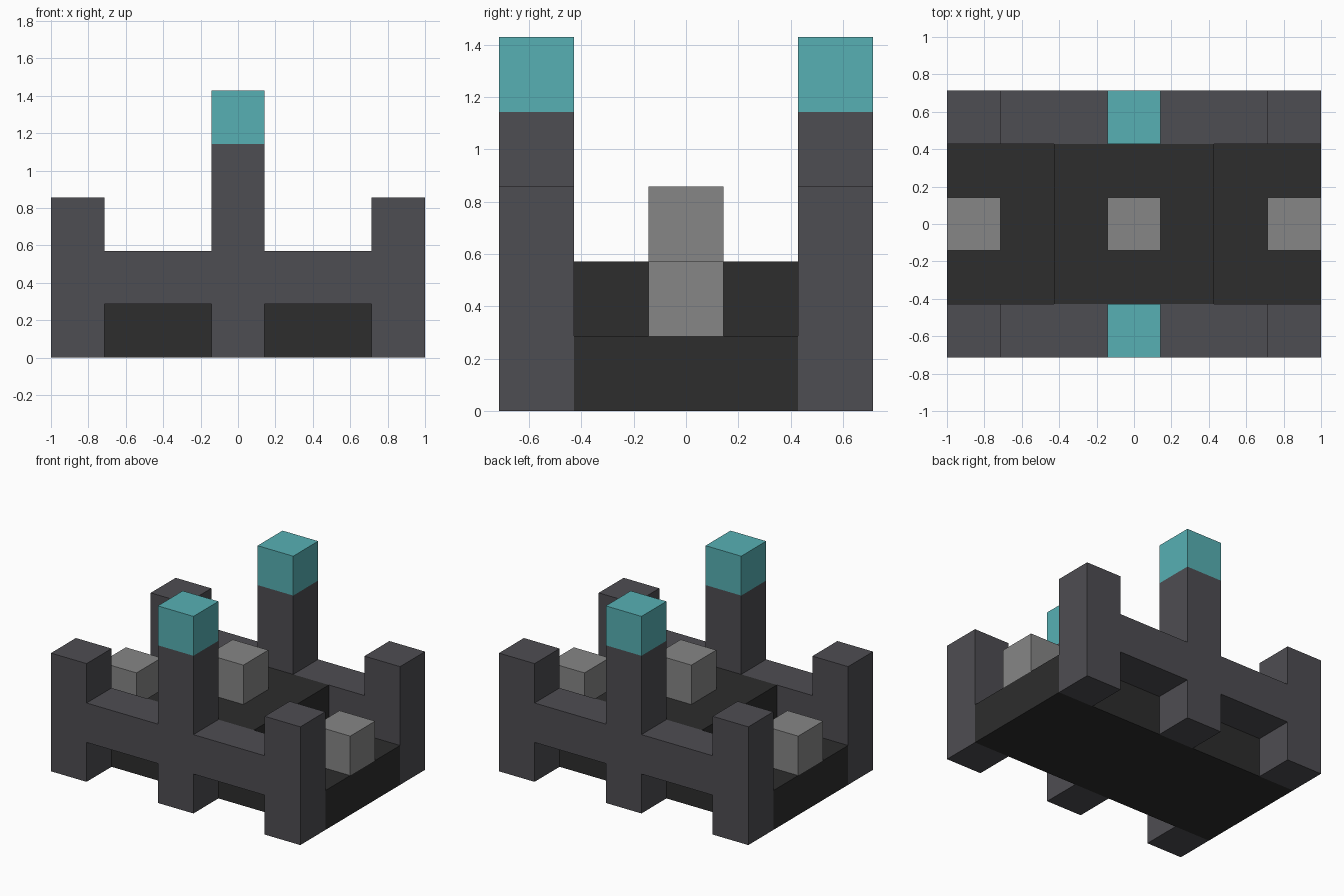
import bpy
from mathutils import Matrix, Vector
import bmesh

U = 2 / 7  # one block of the building grid

if "Cube" in bpy.data.objects:
    bpy.data.objects.remove(bpy.data.objects["Cube"])


def material(name, color):
    mat = bpy.data.materials.new(name)
    mat.use_nodes = True
    rgba = (*color, 1)
    mat.diffuse_color = rgba
    mat.node_tree.nodes["Principled BSDF"].inputs["Base Color"].default_value = rgba
    return mat


BLACK = material("black", (0.026, 0.026, 0.026))
CHARCOAL = material("charcoal", (0.076, 0.074, 0.084))
GREY = material("grey", (0.24, 0.24, 0.24))
TEAL = material("teal", (0.095, 0.434, 0.456))


def block(name, x, y, bottom, size, mat):
    """Box centred on x, y and standing on bottom, all in grid blocks."""
    bm = bmesh.new()
    center = Vector((x, y, bottom + size[2] / 2)) * U
    scale = Matrix.Diagonal((*(Vector(size) * U), 1))
    bmesh.ops.create_cube(bm, size=1, matrix=Matrix.Translation(center) @ scale)
    mesh = bpy.data.meshes.new(name)
    bm.to_mesh(mesh)
    bm.free()
    mesh.materials.append(mat)
    obj = bpy.data.objects.new(name, mesh)
    bpy.context.collection.objects.link(obj)


# Floor slab and raised middle platform
block("floor", 0, 0, 0, (7, 3, 1), BLACK)
block("platform", 0, 0, 1, (3, 3, 1), BLACK)

# Grey cubes: one on the platform, one at each end of the floor
block("center_cube", 0, 0, 2, (1, 1, 1), GREY)
for side, sx in (("left", 1), ("right", -1)):
    block(f"{side}_cube", 3 * sx, 0, 1, (1, 1, 1), GREY)

# Front and back walls: tall capped post, corner posts and rails between
for end, sy in (("front", -1), ("back", 1)):
    y = 2 * sy
    block(f"{end}_middle_post", 0, y, 0, (1, 1, 4), CHARCOAL)
    block(f"{end}_post_cap", 0, y, 4, (1, 1, 1), TEAL)
    for side, sx in (("left", 1), ("right", -1)):
        block(f"{end}_{side}_post", 3 * sx, y, 0, (1, 1, 3), CHARCOAL)
        block(f"{end}_{side}_rail", 1.5 * sx, y, 1, (2, 1, 1), CHARCOAL)
